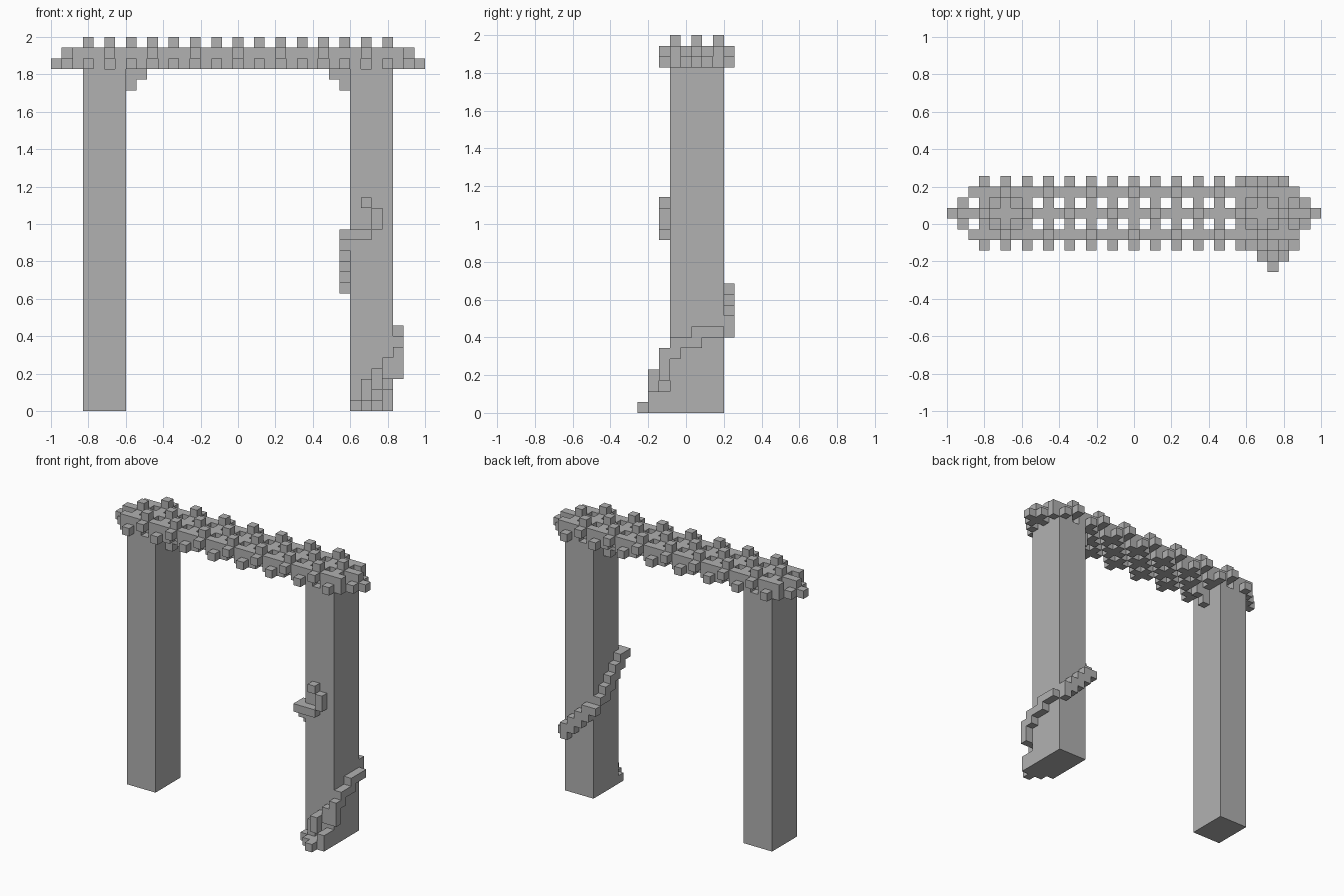
import bpy
import bmesh
from mathutils import Vector

cube = bpy.data.objects.get("Cube")
if cube:
    bpy.data.objects.remove(cube)

U = 2 / 35                              # edge of one block
ORIGIN = Vector((17.5, 4.5, 0))

stone = bpy.data.materials.new("stone_grey")
stone.use_nodes = True
GREY = (0.44, 0.44, 0.44, 1)
stone.diffuse_color = GREY
stone.node_tree.nodes["Principled BSDF"].inputs["Base Color"].default_value = GREY


def finish(name, bm):
    bmesh.ops.recalc_face_normals(bm, faces=bm.faces)
    mesh = bpy.data.meshes.new(name)
    bm.to_mesh(mesh)
    bm.free()
    mesh.materials.append(stone)
    obj = bpy.data.objects.new(name, mesh)
    bpy.context.collection.objects.link(obj)


def box(name, low, high):
    bm = bmesh.new()
    bmesh.ops.create_cube(bm, size=1)
    low, high = Vector(low), Vector(high)
    for v in bm.verts:
        v.co = [(low[a] + (v.co[a] + 0.5) * (high[a] - low[a]) - ORIGIN[a]) * U
                for a in range(3)]
    finish(name, bm)


def blocks(name, cells):
    """Outer skin of a set of unit blocks."""
    cells = set(cells)
    bm = bmesh.new()
    for cell in cells:
        for axis in range(3):
            for side in (0, 1):
                near = list(cell)
                near[axis] += 2 * side - 1
                if tuple(near) in cells:
                    continue
                ring = []
                for a, b in ((0, 0), (1, 0), (1, 1), (0, 1)):
                    p = Vector(cell)
                    p[axis] += side
                    p[(axis + 1) % 3] += a
                    p[(axis + 2) % 3] += b
                    ring.append(bm.verts.new((p - ORIGIN) * U))
                if not side:
                    ring.reverse()
                bm.faces.new(ring)
    mesh = bpy.data.meshes.new(name)
    bm.to_mesh(mesh)
    bm.free()
    mesh.materials.append(stone)
    bpy.context.collection.objects.link(bpy.data.objects.new(name, mesh))


# Two posts
box("right_post", (3, 3, 0), (7, 8, 32))
box("left_post", (28, 3, 0), (32, 8, 32))

# Woven canopy: long strands
BASE, MID, TOP = 32, 33, 34
weave = set()
for j in (3, 5, 7):
    for i in range(3, 32):
        weave.add((i, j, MID))
        if i % 2 == 0:
            weave.add((i, j, BASE))

# Short strands that pass alternately over and under the long ones
for i in range(3, 32, 2):
    outer_over = i % 4 == 1
    for j in (3, 5, 7):
        over = outer_over == (j != 5)
        weave.add((i, j, TOP if over else BASE))
    for j in (4, 6):
        weave |= {(i, j, BASE), (i, j, MID)}
    for j in (2, 8):
        weave.add((i, j, MID if outer_over else BASE))

# Drooping strand tips, the same at both ends
for tip in [(0, 5, BASE), (1, 5, BASE), (1, 5, MID), (2, 5, BASE), (2, 5, MID),
            (1, 4, BASE), (1, 6, BASE), (2, 3, BASE), (2, 7, BASE),
            (2, 3, MID), (2, 7, MID)]:
    weave |= {tip, (34 - tip[0], tip[1], tip[2])}
blocks("woven_canopy", weave)

# Small brackets in the inner corners
bracket = [(7, 5, 30), (7, 5, 31), (8, 5, 31)]
blocks("right_bracket", bracket)
blocks("left_bracket", [(34 - i, j, k) for i, j, k in bracket])

# Vine climbing round the left post: clump at its foot
vine = [(i, 2, 0) for i in range(28, 32)] + [(i, 1, 0) for i in range(29, 32)]
vine += [(30, 0, 0), (31, 1, 1), (31, 2, 1), (29, 2, 1)]
vine += [(30, 1, 2), (30, 1, 3), (30, 2, 3), (29, 2, 2), (31, 2, 3), (31, 2, 4)]
# Outer side, rising to the back
for k, first, last in ((3, 2, 2), (4, 2, 2), (5, 2, 3), (6, 3, 5), (7, 5, 8)):
    vine += [(32, j, k) for j in range(first, last + 1) if j < 8]
# Back
vine += [(31, 8, 7), (31, 8, 8), (30, 8, 8), (30, 8, 9), (29, 8, 9),
         (29, 8, 10), (28, 8, 10), (28, 8, 11), (27, 8, 11)]
# Inner side, rising to the front
vine += [(27, 7, 12), (27, 6, 12), (27, 6, 13), (27, 5, 13), (27, 5, 14),
         (27, 4, 14), (27, 4, 15), (27, 3, 15), (27, 3, 16)]
# Front tip
vine += [(27, 2, 16), (28, 2, 16), (29, 2, 16), (30, 2, 17), (30, 2, 18), (29, 2, 19)]
blocks("climbing_vine", vine)
